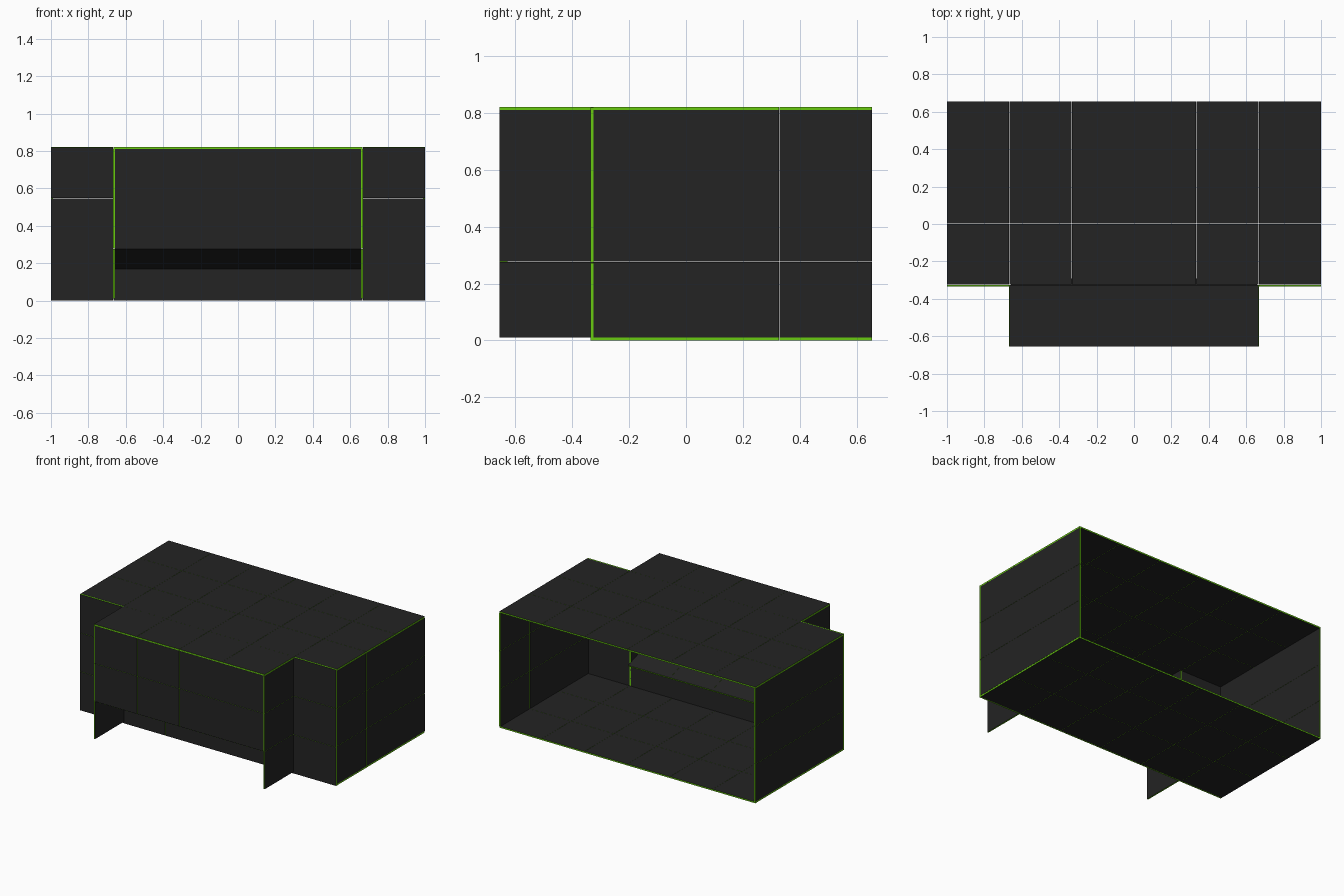
import bpy, bmesh
from math import atan2, hypot
from mathutils import Matrix, Vector

old = bpy.data.objects.get("Cube")
if old:
    bpy.data.objects.remove(old, do_unlink=True)


def make_material(name, colour):
    mat = bpy.data.materials.new(name)
    mat.use_nodes = True
    mat.diffuse_color = colour
    mat.node_tree.nodes["Principled BSDF"].inputs["Base Color"].default_value = colour
    return mat


charcoal = make_material("charcoal panel", (0.017, 0.017, 0.017, 1))
green = make_material("green edge", (0.14, 0.6, 0.005, 1))

T = 0.01          # panel thickness
GAP = 0.0006      # half the seam between tiles
W, BACK, TOP = 1.0, 0.655, 0.82
WALL = -0.325     # inner face of the front wall
BAY, BAY_FRONT = 0.667, -0.655
SILL = 0.275      # lower edge of the bay front


def panel(name, low, high, tiles, matrix=Matrix()):
    """Slab of tiles: charcoal broad faces, green narrow edges."""
    low, high = Vector(low), Vector(high)
    size = high - low
    thin = min(range(3), key=lambda a: size[a])
    bm = bmesh.new()
    step = Vector([size[a] / tiles[a] for a in range(3)])
    for i in range(tiles[0]):
        for j in range(tiles[1]):
            for k in range(tiles[2]):
                index = (i, j, k)
                centre = [low[a] + step[a] * (index[a] + 0.5) for a in range(3)]
                dims = [step[a] - (2 * GAP if tiles[a] > 1 else 0) for a in range(3)]
                place = Matrix.Translation(centre) @ Matrix.Diagonal((*dims, 1))
                bmesh.ops.create_cube(bm, size=1, matrix=place)
    bm.normal_update()
    for face in bm.faces:
        face.material_index = 0 if abs(face.normal[thin]) > 0.5 else 1
    bm.transform(matrix)
    mesh = bpy.data.meshes.new(name)
    bm.to_mesh(mesh)
    bm.free()
    mesh.materials.append(charcoal)
    mesh.materials.append(green)
    obj = bpy.data.objects.new(name, mesh)
    bpy.context.collection.objects.link(obj)
    return obj


# Floor and ceiling of the open-backed room
panel("floor", (-W, WALL, 0), (W, BACK, T), (6, 3, 1))
panel("ceiling", (-W, WALL, TOP - T), (W, BACK, TOP), (6, 3, 1))

# Side walls, front walls and bay cheeks, mirrored left and right
for side, sign in (("left", 1), ("right", -1)):
    def span(a, b):
        return sorted((a * sign, b * sign))

    x0, x1 = span(W - T, W)
    panel(side + "_wall", (x0, WALL, T), (x1, BACK, TOP - T), (1, 3, 3))
    x0, x1 = span(BAY, W)
    panel(side + "_front_wall", (x0, WALL - T, 0), (x1, WALL, TOP), (1, 1, 3))
    x0, x1 = span(BAY - T, BAY)
    panel(side + "_bay_cheek", (x0, BAY_FRONT, T), (x1, WALL, TOP - T), (1, 1, 3))

# Projecting bay
panel("bay_roof", (-BAY, BAY_FRONT, TOP - T), (BAY, WALL, TOP), (4, 1, 1))
panel("bay_front", (-BAY + T, BAY_FRONT, SILL), (BAY - T, BAY_FRONT + T, TOP - T), (4, 1, 2))
panel("lower_front_wall", (-BAY, WALL - T, 0), (BAY, WALL, 0.17), (4, 1, 1))

# Sloping underside of the bay, falling inward
run, fall = 0.36, -0.115
tilt = Matrix.Translation((0, BAY_FRONT, SILL)) @ Matrix.Rotation(atan2(fall, run), 4, "X")
panel("bay_underside", (-BAY + T, 0, 0), (BAY - T, hypot(run, fall), T), (4, 1, 1), tilt)
